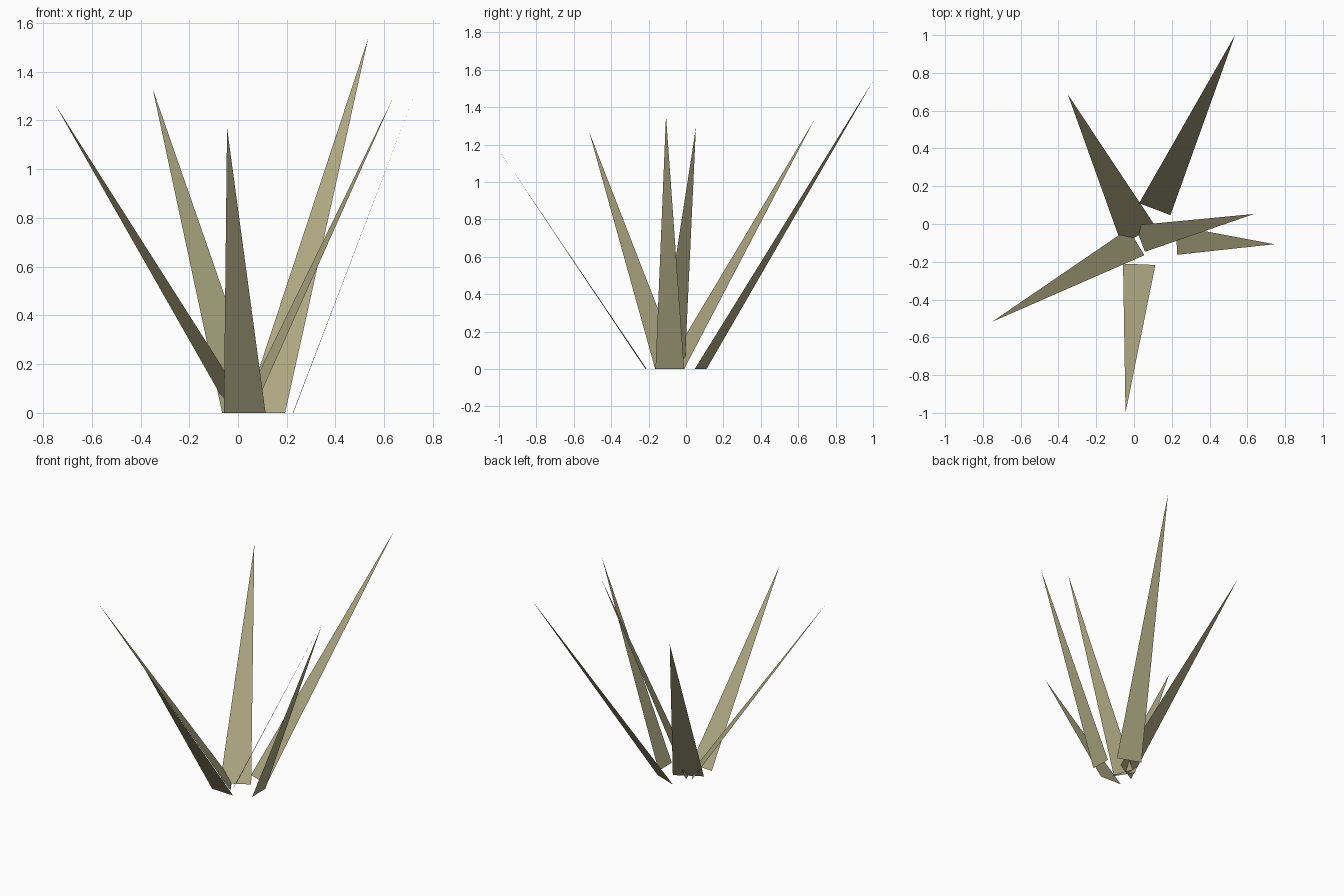
import bpy
import bmesh

if "Cube" in bpy.data.objects:
    bpy.data.objects.remove(bpy.data.objects["Cube"])

# One dry olive colour for the whole tuft
olive = bpy.data.materials.new("dry_olive")
olive.diffuse_color = (0.42, 0.39, 0.225, 1.0)
olive.use_nodes = True
olive.node_tree.nodes["Principled BSDF"].inputs["Base Color"].default_value = olive.diffuse_color


def blade(name, base_a, base_b, tip):
    """Flat tapering blade: a ground edge rising to a single point."""
    mesh = bpy.data.meshes.new(name)
    bm = bmesh.new()
    corners = [(*base_a, 0.0), (*base_b, 0.0), tip]
    bm.faces.new([bm.verts.new(c) for c in corners])
    # upper side faces outwards
    bm.normal_update()
    for face in bm.faces:
        if face.normal.z < 0:
            face.normal_flip()
    bm.to_mesh(mesh)
    bm.free()
    mesh.materials.append(olive)
    obj = bpy.data.objects.new(name, mesh)
    bpy.context.collection.objects.link(obj)


# Six blades fanning out from the centre
blade("grass_blade_back_right", (0.027, 0.11), (0.193, 0.047), (0.535, 1.0, 1.54))
blade("grass_blade_back_left", (-0.065, -0.11), (0.112, -0.01), (-0.35, 0.685, 1.33))
blade("grass_blade_front", (-0.058, -0.21), (0.113, -0.217), (-0.045, -1.0, 1.17))
blade("grass_blade_front_left", (-0.03, -0.025), (0.055, -0.165), (-0.75, -0.517, 1.265))
blade("grass_blade_right_inner", (0.005, -0.007), (0.058, -0.147), (0.635, 0.053, 1.29))
blade("grass_blade_right_outer", (0.225, -0.01), (0.227, -0.163), (0.743, -0.107, 1.355))
